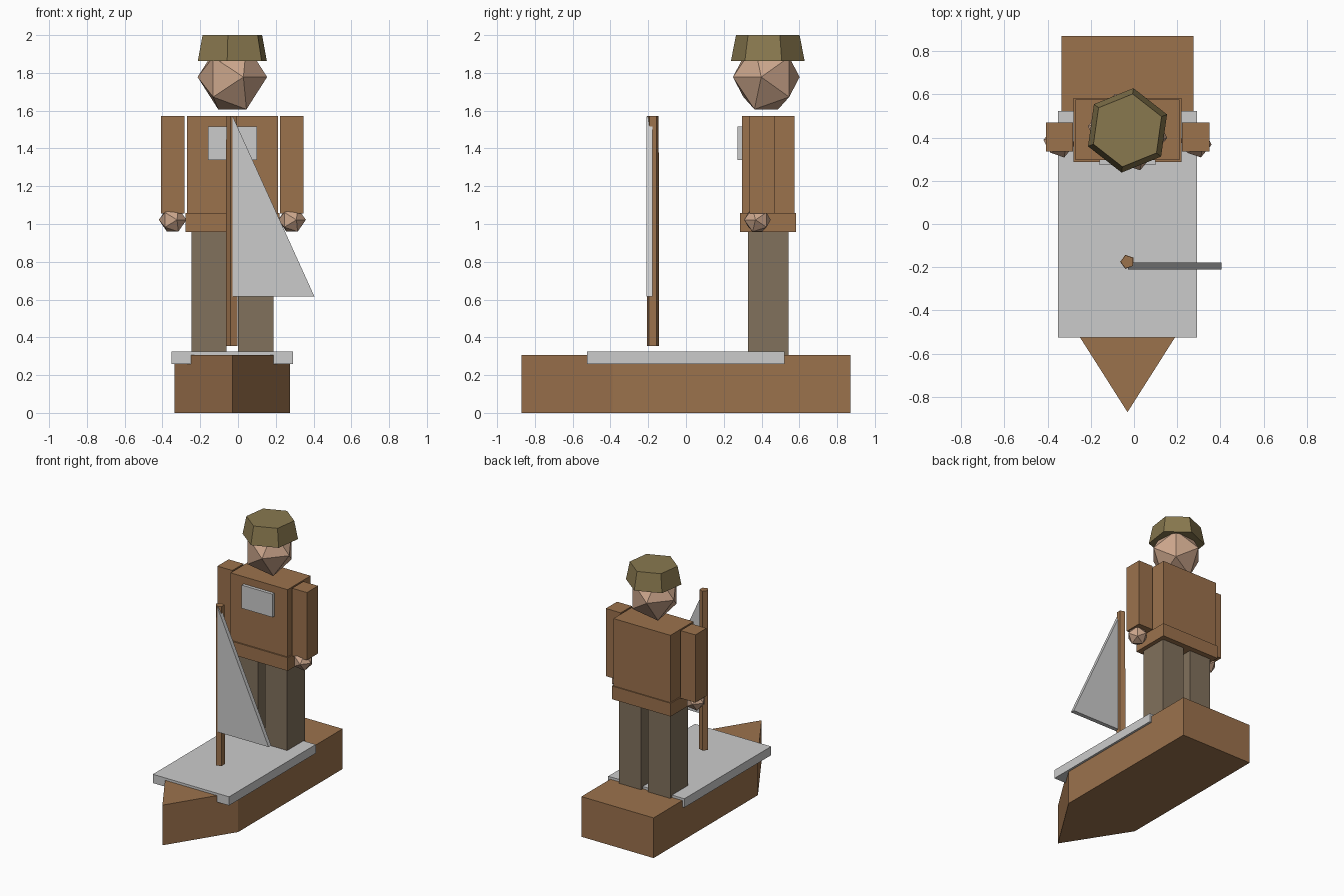
import bpy, bmesh
from math import cos, sin, pi, radians

if "Cube" in bpy.data.objects:
    bpy.data.objects.remove(bpy.data.objects["Cube"])


def material(name, rgb):
    m = bpy.data.materials.new(name)
    m.diffuse_color = (*rgb, 1)
    m.use_nodes = True
    m.node_tree.nodes["Principled BSDF"].inputs["Base Color"].default_value = m.diffuse_color
    return m


WOOD = material("brown", (0.33, 0.168, 0.073))
CLOTH = material("trousers", (0.22, 0.165, 0.107))
SKIN = material("skin", (0.60, 0.38, 0.26))
OLIVE = material("olive", (0.25, 0.19, 0.078))
CX = -0.03  # symmetry line of figure and boat


def finish(name, bm, mat):
    bmesh.ops.recalc_face_normals(bm, faces=bm.faces)
    me = bpy.data.meshes.new(name)
    bm.to_mesh(me)
    bm.free()
    ob = bpy.data.objects.new(name, me)
    bpy.context.collection.objects.link(ob)
    if mat:
        me.materials.append(mat)
    return ob


def extrude(name, points, offset, mat=None):
    bm = bmesh.new()
    face = bm.faces.new([bm.verts.new(p) for p in points])
    new = bmesh.ops.extrude_face_region(bm, geom=[face], use_keep_orig=True)["geom"]
    bmesh.ops.translate(bm, vec=offset, verts=[g for g in new if isinstance(g, bmesh.types.BMVert)])
    return finish(name, bm, mat)


def box(name, x, y, z, mat=None):
    pts = [(x[0], y[0], z[0]), (x[1], y[0], z[0]), (x[1], y[1], z[0]), (x[0], y[1], z[0])]
    return extrude(name, pts, (0, 0, z[1] - z[0]), mat)


def frustum(name, sides, center, r1, r2, z, turn, mat):
    bm = bmesh.new()
    bmesh.ops.create_cone(bm, cap_ends=True, segments=sides, radius1=r1, radius2=r2, depth=z[1] - z[0])
    # turn so the first vertex lies at the wanted angle
    v = bm.verts[:][0] if bm.verts else None
    from math import atan2
    a = radians(turn) - atan2(v.co.y, v.co.x)
    for w in bm.verts:
        x, y = w.co.x, w.co.y
        w.co.x = center[0] + x * cos(a) - y * sin(a)
        w.co.y = center[1] + x * sin(a) + y * cos(a)
        w.co.z += (z[0] + z[1]) / 2
    return finish(name, bm, mat)


def icosahedron(name, center, r, turn, mat, zscale=1.0):
    # twenty-sided ball resting on an edge, long equator axis turned by 'turn'
    bm = bmesh.new()
    p = (1 + 5 ** 0.5) / 2
    k = r / (1 + p * p) ** 0.5
    a = radians(turn)
    for s in (-1, 1):
        for t in (-p, p):
            for x, y, z in ((s, 0, t), (t, s, 0), (0, t, s)):
                bm.verts.new((center[0] + k * (x * cos(a) - y * sin(a)),
                              center[1] + k * (x * sin(a) + y * cos(a)),
                              center[2] + k * z * zscale))
    bmesh.ops.convex_hull(bm, input=bm.verts)
    return finish(name, bm, mat)


# Boat
extrude("hull", [(CX, -0.87, 0), (0.275, -0.39, 0), (0.275, 0.87, 0),
                 (-0.335, 0.87, 0), (-0.335, -0.39, 0)], (0, 0, 0.307), WOOD)
box("deck", (-0.352, 0.292), (-0.525, 0.522), (0.258, 0.325))
frustum("mast", 5, (CX, -0.175), 0.034, 0.032, (0.355, 1.572), 180, WOOD)
extrude("sail", [(-0.028, -0.21, 0.615), (0.405, -0.21, 0.615), (-0.028, -0.21, 1.57)], (0, 0.032, 0))

# Body
box("torso", (-0.271, 0.211), (0.297, 0.575), (1.05, 1.572), WOOD)
box("belt", (-0.279, 0.219), (0.287, 0.583), (0.957, 1.058), WOOD)
box("chest_panel", (-0.16, 0.10), (0.273, 0.31), (1.34, 1.517))

# Limbs, mirrored about the figure's centre line
for side, s in (("left", -1), ("right", 1)):
    def span(a, b):
        return sorted((CX + s * a, CX + s * b))
    box(side + "_leg", span(0.03, 0.217), (0.327, 0.542), (0.305, 0.965), CLOTH)
    box(side + "_arm", span(0.253, 0.378), (0.335, 0.47), (1.055, 1.572), WOOD)
    icosahedron(side + "_hand", (CX + s * 0.316, 0.378, 1.022), 0.074, -40, SKIN)

# Head and hat
icosahedron("head", (CX, 0.425, 1.778), 0.186, -40, SKIN, 1.08)
frustum("helmet", 6, (CX, 0.433), 0.197, 0.170, (1.863, 2.0), 22, OLIVE)
